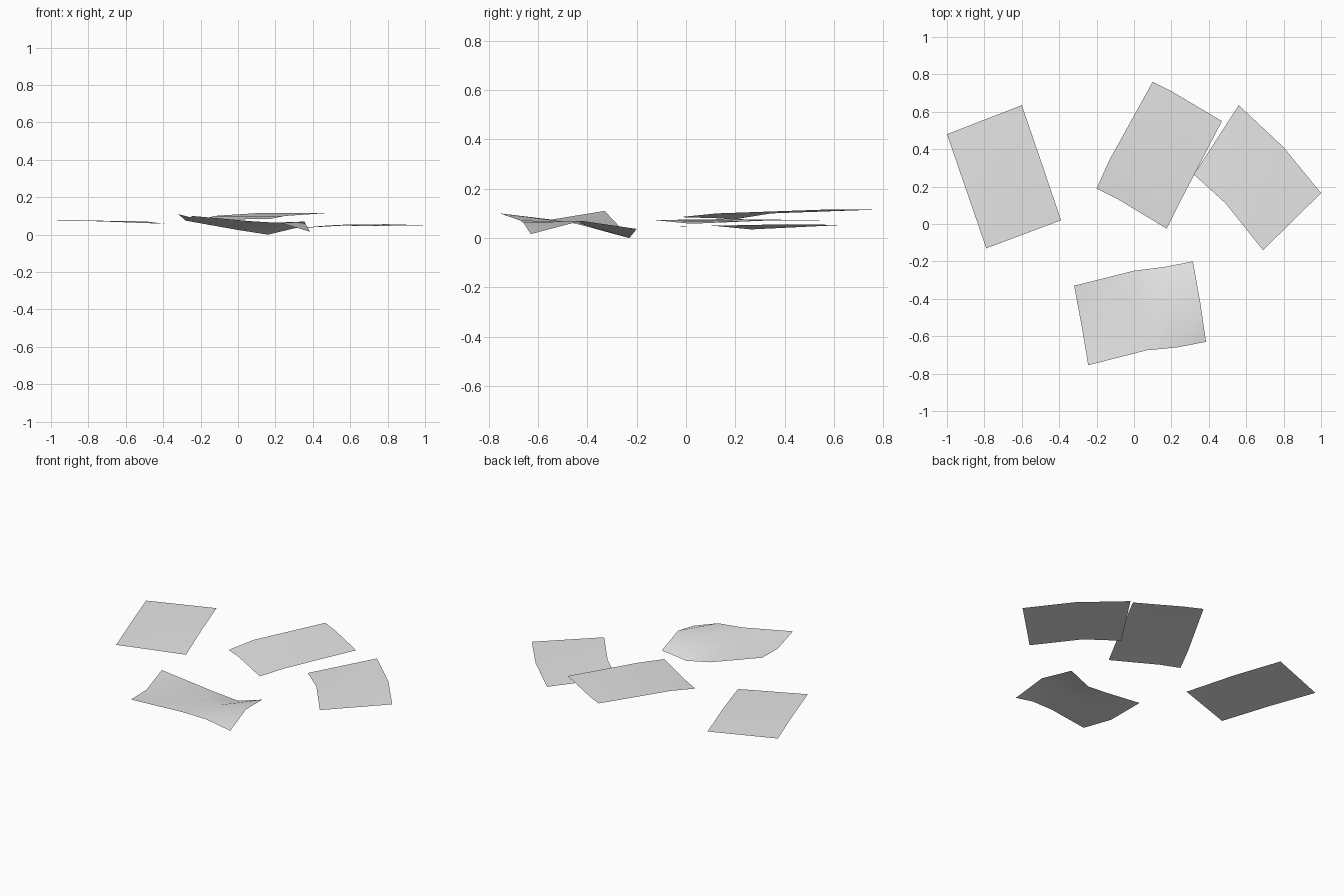
import bpy
import bmesh
from mathutils import Vector

default_cube = bpy.data.objects.get("Cube")
if default_cube:
    bpy.data.objects.remove(default_cube, do_unlink=True)

# Plain paper colour
paper = bpy.data.materials.new("paper_grey")
paper.use_nodes = True
paper.diffuse_color = (0.8, 0.8, 0.8, 1)
shader = next(n for n in paper.node_tree.nodes if n.type == 'BSDF_PRINCIPLED')
shader.inputs["Base Color"].default_value = paper.diffuse_color


def build_sheet(name, near_edge, far_edge, middle=None):
    """Single-sided sheet spanned between two bent edges."""
    near_edge = [Vector(p) for p in near_edge]
    far_edge = [Vector(p) for p in far_edge]
    if middle is None:
        middle = [a.lerp(b, 0.5) for a, b in zip(near_edge, far_edge)]
    bm = bmesh.new()
    rows = [[bm.verts.new(p) for p in row]
            for row in (near_edge, middle, far_edge)]
    for lower, upper in zip(rows, rows[1:]):
        for i in range(len(lower) - 1):
            bm.faces.new((lower[i], lower[i + 1], upper[i + 1], upper[i]))
    # All sheets lie face up
    bm.normal_update()
    for face in bm.faces:
        face.smooth = True
        if face.normal.z < 0:
            face.normal_flip()
    mesh = bpy.data.meshes.new(name)
    bm.to_mesh(mesh)
    bm.free()
    mesh.materials.append(paper)
    sheet = bpy.data.objects.new(name, mesh)
    bpy.context.collection.objects.link(sheet)
    return sheet


# Nearly flat sheet with one drooping corner
build_sheet(
    "right_paper_sheet",
    near_edge=[(-.79, -.13, .073), (-.895, .175, .077), (-1, .48, .073)],
    far_edge=[(-.39, .02, .058), (-.495, .33, .071), (-.6, .635, .071)])

# Raised sheet that overlaps its neighbour, with a lowered side
build_sheet(
    "back_paper_sheet",
    near_edge=[(-.2, .19, .075), (-.13, .345, .1), (.1, .76, .115)],
    far_edge=[(.175, -.025, .085), (.25, .125, .1), (.47, .55, .115)],
    middle=[(-.09, .135, .08), (-.02, .28, .1), (.2, .71, .115)])

# Sheet tucked underneath, folded gently across the middle
build_sheet(
    "left_paper_sheet",
    near_edge=[(.32, .265, .035), (.49, .11, .05), (.69, -.14, .046)],
    far_edge=[(.56, .635, .053), (.8, .41, .056), (1, .165, .05)])

# Most crumpled sheet: one end sags and the other arches
build_sheet(
    "front_paper_sheet",
    near_edge=[(-.245, -.755, .1), (.07, -.675, .072),
               (.23, -.66, .062), (.385, -.63, .016)],
    far_edge=[(-.32, -.33, .11), (0, -.25, .025),
              (.16, -.23, 0), (.315, -.2, .037)],
    middle=[(-.28, -.545, .075), (.03, -.46, .062),
            (.19, -.445, .064), (.355, -.425, .07)])
